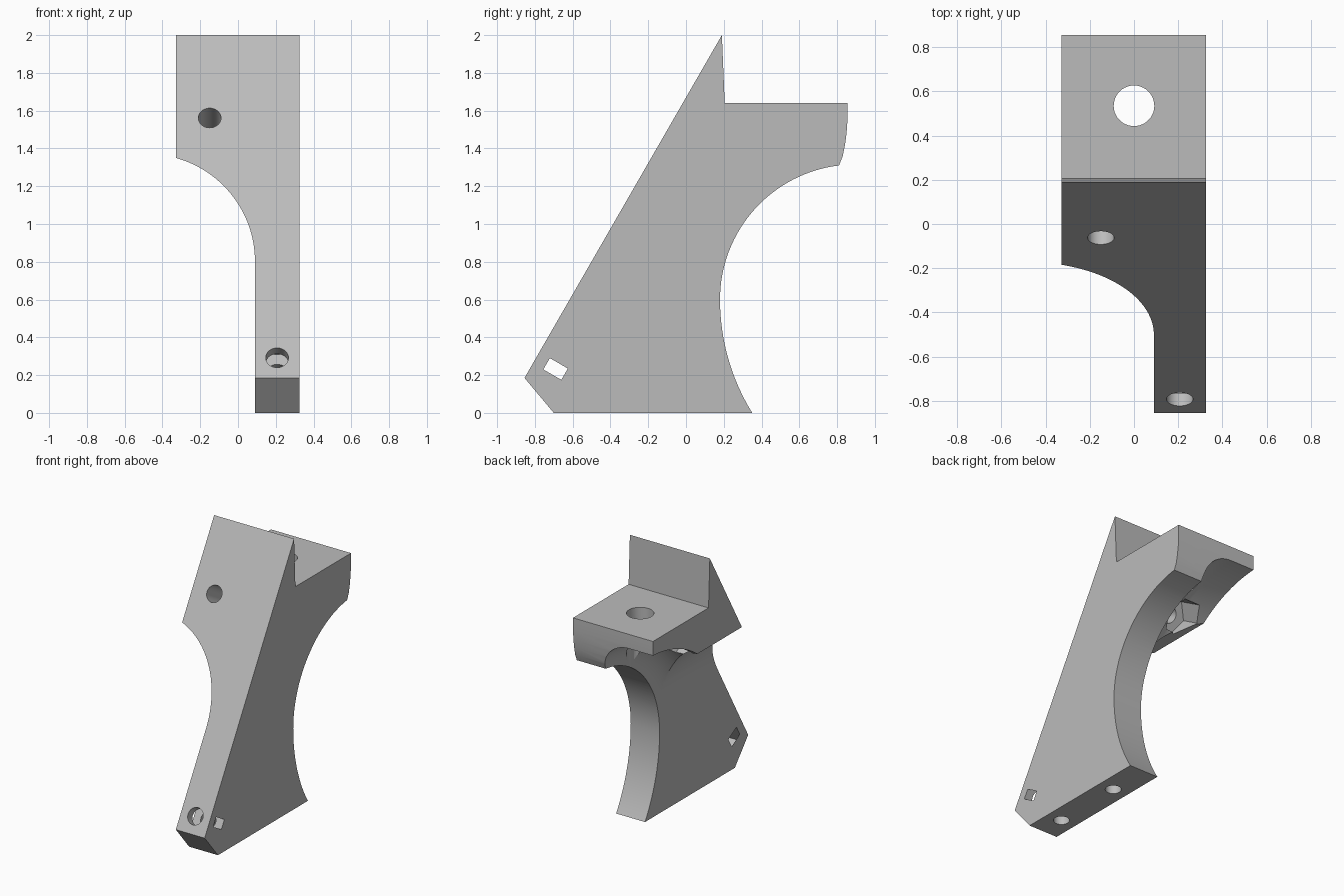
import bpy, bmesh
from math import sin, cos, pi, radians, sqrt, atan2
from mathutils import Matrix, Vector

cube = bpy.data.objects.get("Cube")
if cube:
    bpy.data.objects.remove(cube, do_unlink=True)

grey = bpy.data.materials.new("plain_grey")
grey.use_nodes = True
grey.diffuse_color = (0.5, 0.5, 0.5, 1)
grey.node_tree.nodes["Principled BSDF"].inputs["Base Color"].default_value = (0.5, 0.5, 0.5, 1)

ALONG_X = Matrix(((0, 0, 1, 0), (1, 0, 0, 0), (0, 1, 0, 0), (0, 0, 0, 1)))
ALONG_Y = Matrix(((1, 0, 0, 0), (0, 0, 1, 0), (0, 1, 0, 0), (0, 0, 0, 1)))
SLOPE = Vector((0, cos(radians(30)), -sin(radians(30))))


def finish(name, bm):
    bmesh.ops.recalc_face_normals(bm, faces=bm.faces[:])
    mesh = bpy.data.meshes.new(name)
    bm.to_mesh(mesh)
    bm.free()
    mesh.materials.append(grey)
    obj = bpy.data.objects.new(name, mesh)
    bpy.context.collection.objects.link(obj)
    return obj


def loft(name, rings, matrix=Matrix()):
    """Closed solid through rings of equal point count."""
    bm = bmesh.new()
    loops = [[bm.verts.new(matrix @ Vector(p)) for p in ring] for ring in rings]
    n = len(loops[0])
    for a, b in zip(loops, loops[1:]):
        for i in range(n):
            j = (i + 1) % n
            bm.faces.new((a[i], a[j], b[j], b[i]))
    bm.faces.new(loops[0])
    bm.faces.new(loops[-1])
    return finish(name, bm)


def prism(name, pts, start, end, matrix):
    return loft(name, [[(u, v, w) for u, v in pts] for w in (start, end)], matrix)


def arc(cu, cv, r, a0, a1, n=24):
    return [(cu + r * cos(a0 + (a1 - a0) * i / n), cv + r * sin(a0 + (a1 - a0) * i / n))
            for i in range(n + 1)]


def polygon(r, n):
    return [(r * cos(2 * pi * i / n), r * sin(2 * pi * i / n)) for i in range(n)]


def bore(name, origin, r, start, end, sides=40, sloped=True):
    turn = Matrix.Rotation(radians(-120 if sloped else 0), 4, 'X')
    return prism(name, polygon(r, sides), start, end, Matrix.Translation(origin) @ turn)


# Main body: side profile extruded across the width
CY, CZ, R = 0.895, 0.6, 0.715
LOW_R = 1.14
lower = arc(CY - R + LOW_R, CZ, LOW_R, pi + atan2(0.6, 0.97), pi, 16)
upper = arc(CY, CZ, R, pi, pi - atan2(0.71, 0.085), 32)
tip = [(0.83, 1.36), (0.842, 1.42), (0.85, 1.48), (0.855, 1.55), (0.855, 1.64)]
profile = [(-0.855, 0.185), (-0.70, 0)] + lower + upper[1:] + tip
profile += [(0.205, 1.64), (0.19, 2.0)]
body = prism("grip_bracket", profile, -0.328, 0.326, ALONG_X)

# Side relief: leaves a narrow column with a curved shoulder
relief = arc(-0.48, 0.8, 0.57, 0, pi / 2, 32)
relief += [(-0.6, 1.37), (-0.6, -0.2), (0.09, -0.2)]
cutters = [prism("side_relief", relief, -1.2, 1.2, ALONG_Y)]

# Rounded arch under the rear arm, turned around a crosswise axis
fillet = 0.22
sections = [(-0.5, R + fillet)]
for i in range(17):
    a = pi / 2 * (1 - i / 16)
    sections.append((-0.13 + (fillet - 0.0005) * cos(a), R - 0.005 + (fillet + 0.005) * sin(a)))
rings = [[(x, CY + r * cos(2 * pi * k / 128), CZ + r * sin(2 * pi * k / 128))
          for k in range(128)] for x, r in sections]
cutters.append(loft("arm_arch", rings))

# Arm hole, sloped bolt holes, nut pockets and bottom holes
cutters += [
    bore("arm_hole", (0, 0.535, 1.2), 0.092, 0, 0.6, sloped=False),
    bore("upper_bolt_hole", (-0.15, -0.06, 1.56), 0.06, -0.15, 0.7),
    bore("upper_nut_pocket", (-0.15, -0.06, 1.56), 0.13, 0.28, 0.7, 6),
    bore("lower_bolt_hole", (0.207, -0.79, 0.29), 0.06, -0.15, 0.36),
    bore("lower_nut_slot", (0.207, -0.79, 0.29), 0.139, 0.06, 0.17, 6),
]
for y in (-0.51, 0.03):
    cutters.append(bore("bottom_hole", (0.207, y, 0), 0.054, -0.1, 0.27, sloped=False))

# Cut everything out of the body, then discard the cutters
for c in cutters:
    c.hide_render = True
    mod = body.modifiers.new(c.name, 'BOOLEAN')
    mod.operation = 'DIFFERENCE'
    mod.solver = 'EXACT'
    mod.object = c
deps = bpy.context.evaluated_depsgraph_get()
result = bpy.data.meshes.new_from_object(body.evaluated_get(deps))
body.modifiers.clear()
body.data = result
result.materials.clear()
result.materials.append(grey)
for p in result.polygons:
    p.material_index = 0
for c in cutters:
    bpy.data.objects.remove(c, do_unlink=True)

bpy.ops.object.select_all(action='DESELECT')
body.select_set(True)
bpy.context.view_layer.objects.active = body
bpy.ops.object.shade_smooth_by_angle(angle=radians(25))
